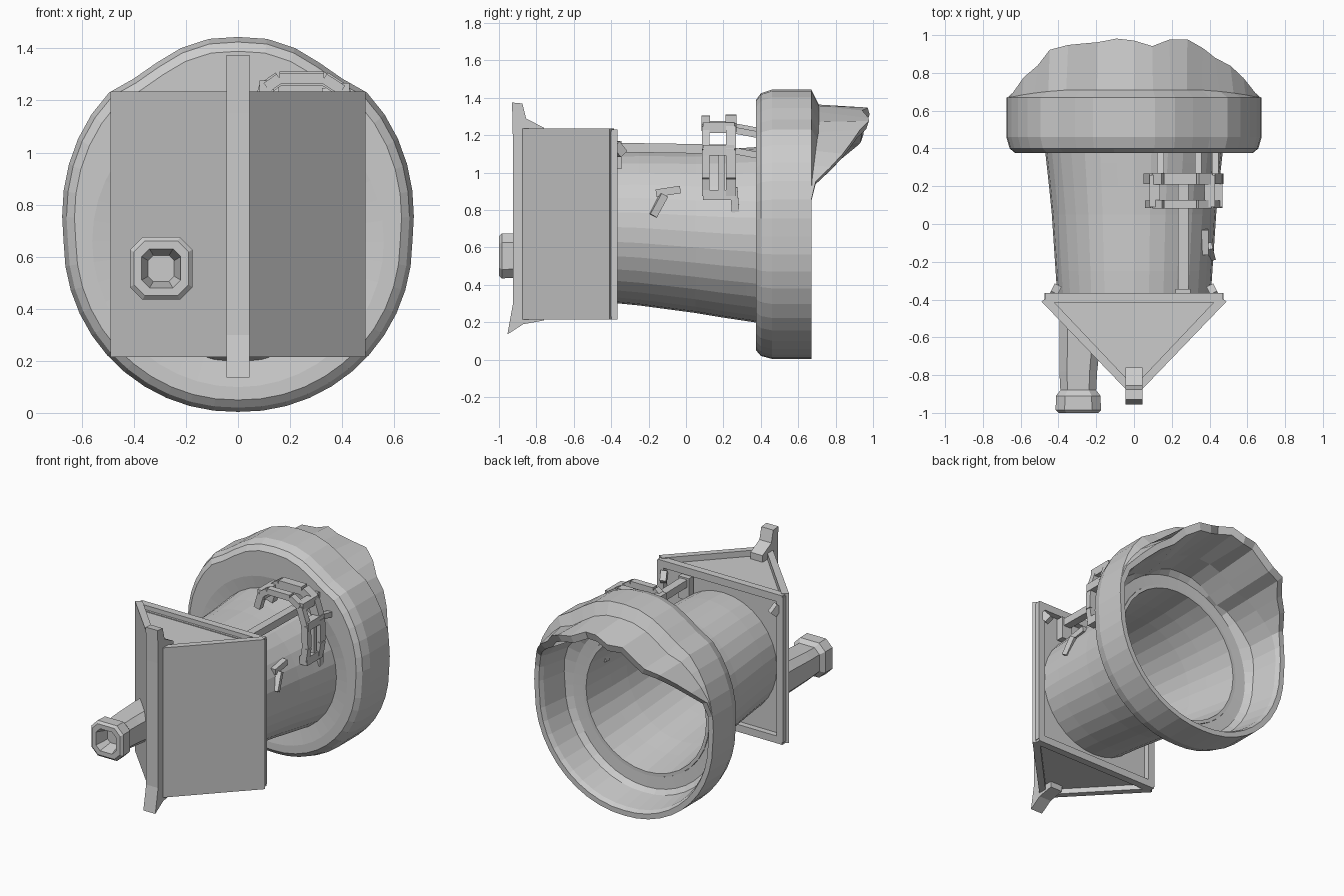
import bpy, bmesh, math, random
from mathutils import Vector

if "Cube" in bpy.data.objects:
    bpy.data.objects.remove(bpy.data.objects["Cube"])

random.seed(4)


def make(name, verts, faces, merge=True):
    me = bpy.data.meshes.new(name)
    me.from_pydata([tuple(v) for v in verts], [], faces)
    bm = bmesh.new()
    bm.from_mesh(me)
    if merge:
        bmesh.ops.remove_doubles(bm, verts=bm.verts, dist=0.0005)
    bmesh.ops.recalc_face_normals(bm, faces=bm.faces)
    bm.to_mesh(me)
    bm.free()
    ob = bpy.data.objects.new(name, me)
    bpy.context.collection.objects.link(ob)
    return ob


def loft(name, rings, cap_start=False, cap_end=False):
    n = len(rings[0])
    verts = [v for r in rings for v in r]
    faces = [(i * n + j, i * n + (j + 1) % n, (i + 1) * n + (j + 1) % n, (i + 1) * n + j)
             for i in range(len(rings) - 1) for j in range(n)]
    if cap_start:
        faces.append(tuple(range(n)))
    if cap_end:
        faces.append(tuple(range(len(verts) - n, len(verts))))
    return make(name, verts, faces)


def prism(name, poly, a, b, axis='z'):
    put = {'z': lambda p, h: (p[0], p[1], h), 'x': lambda p, h: (h, p[0], p[1])}[axis]
    return loft(name, [[put(p, h) for p in poly] for h in (a, b)], True, True)


def bars(name, segments):
    """Rectangular bars, each given as (start, end, width, height)."""
    verts, faces = [], []
    for p, q, w, h in segments:
        p, q = Vector(p), Vector(q)
        d = (q - p).normalized()
        side = d.cross(Vector((0, 0, 1)) if abs(d.z) < 0.9 else Vector((0, 1, 0))).normalized()
        up = side.cross(d)
        k = len(verts)
        for c in (p, q):
            verts += [c + side * w / 2 * s + up * h / 2 * t
                      for s, t in ((-1, -1), (1, -1), (1, 1), (-1, 1))]
        faces += [tuple(k + i for i in f) for f in
                  ((0, 1, 2, 3), (4, 5, 6, 7), (0, 1, 5, 4), (1, 2, 6, 5), (2, 3, 7, 6), (3, 0, 4, 7))]
    return make(name, verts, faces, merge=False)


def circle(y, r, cz, n=32):
    return [(r * math.cos(2 * math.pi * i / n), y, cz + r * math.sin(2 * math.pi * i / n))
            for i in range(n)]


# Barrel: tapered thin tube, open at the back, bore closed at the front
outer = [(-0.40, 0.405, 0.71), (-0.25, 0.415, 0.705), (-0.10, 0.425, 0.695), (0.05, 0.435, 0.685),
         (0.20, 0.45, 0.675), (0.32, 0.463, 0.67), (0.43, 0.475, 0.665)]
bore = [(y + (0.03 if y < -0.3 else 0), r - 0.022, z) for y, r, z in reversed(outer)]
loft("barrel", [circle(*b) for b in outer + bore], True, True)

# Flared collar with a ragged overhanging hood along its upper half
N = 44
profile = [[] for _ in range(12)]
for i in range(N):
    t = 2 * math.pi * i / N
    c, s = math.cos(t), math.sin(t)
    dip = 0.035 * max(0.0, 1 - abs(s - 0.87) / 0.12)   # saddle either side of the crown
    r = 0.655 + 0.015 * abs(c) + 0.13 * max(0.0, s) ** 1.2 - dip
    e = min(1.0, max(0.0, (s - 0.38) / 0.47))
    end = 0.67 + e * (0.285 + random.uniform(-0.035, 0.035))
    rag = e * random.uniform(-0.02, 0.02)
    pts = [(0.39, 0.46), (0.375, 0.56), (0.375, r * 0.93), (0.40, r * 0.975), (0.46, r), (0.67, r),
           (0.67 + 0.04 * e, r - 0.08 * e), (end, r - 0.11 * e + rag + dip),
           (end - 0.015 * e, r - 0.035 - 0.125 * e + rag + dip),
           (0.64, r - 0.05 - 0.13 * e), (0.46, r - 0.08 - 0.12 * e), (0.43, 0.55)]
    for ring, (y, q) in zip(profile, pts):
        ring.append((q * c, y, 0.659 + q * s))
loft("rear_hood", profile + [circle(0.425, 0.475, 0.665, N)])

# Wedge shield: two angled panels, inset top and bottom, back frame
for side, m in (("left", -1), ("right", 1)):
    prism("shield_panel_" + side,
          [(0, -0.92), (0.49 * m, -0.41), (0.45 * m, -0.385), (0, -0.86)], 0.215, 1.235)
inset = [(-0.46, -0.41), (0.46, -0.41), (0, -0.89)]
prism("shield_top", inset, 1.17, 1.195)
prism("shield_bottom", inset, 0.25, 0.275)
prism("shield_back", [(-0.45, -0.43), (0.45, -0.43), (0.45, -0.405), (-0.45, -0.405)], 0.24, 1.2)
bars("shield_back_frame",
     [((x, -0.39, 0.23), (x, -0.39, 1.22), 0.05, 0.05) for x in (-0.45, 0.45)] +
     [((-0.47, -0.39, z), (0.47, -0.39, z), 0.05, 0.05) for z in (0.24, 1.205)])

# Central spine with flared tips
prism("spine", [(-0.93, 1.375), (-0.875, 1.37), (-0.855, 1.29), (-0.76, 1.24), (-0.76, 0.21),
                (-0.87, 0.19), (-0.955, 0.135), (-0.925, 0.30), (-0.925, 1.15)],
      -0.045, 0.045, 'x')


# Hollow nozzle poking through the left panel
def rounded(y, w, x=-0.295, z=0.555):
    k = w * 0.6
    return [(x + a, y, z + b) for a, b in ((w, -k), (w, k), (k, w), (-k, w),
                                           (-w, k), (-w, -k), (-k, -w), (k, -w))]


loft("nozzle", [rounded(-0.41, 0.11, -0.285), rounded(-0.60, 0.11, -0.285), rounded(-0.78, 0.10),
                rounded(-0.88, 0.095), rounded(-0.91, 0.118), rounded(-0.985, 0.12),
                rounded(-1.0, 0.105), rounded(-1.0, 0.075), rounded(-0.91, 0.05)], True, True)

# Side bracket: two bent rails joined by rungs, stayed to the hood
path = [(0.08, 1.15), (0.11, 1.25), (0.16, 1.285), (0.33, 1.285), (0.40, 1.24),
        (0.44, 1.12), (0.445, 0.97), (0.43, 0.88)]
rails = [((a[0], y, a[1]), (b[0], y, b[1]), w, w * 0.9)
         for y, w in ((0.105, 0.045), (0.24, 0.06)) for a, b in zip(path, path[1:])]
rungs = [((x, 0.09, z), (x, 0.26, z), 0.055, 0.055) for x, z in (path[1], path[4], path[5], path[7])]
stays = [((x, 0.24, z), (x, 0.40, z - 0.03), 0.035, 0.035)
         for x, z in ((0.14, 1.25), (0.34, 1.23), (0.43, 1.12))]
foot = [((0.435, 0.255, 0.92), (0.425, 0.265, 0.79), 0.04, 0.04),
        ((0.435, 0.19, 1.12), (0.435, 0.19, 0.90), 0.03, 0.03)]
bars("side_bracket", rails + rungs + stays + foot)

# Push rod from shield to bracket, with its front mount
bars("push_rod", [((0.26, -0.40, 1.135), (0.26, 0.24, 1.125), 0.055, 0.05),
                  ((0.26, -0.37, 1.02), (0.26, -0.37, 1.17), 0.08, 0.05)])

# Small lugs behind the shield and the flush clip on the barrel side
bars("shield_lugs", [((m * 0.43, -0.38, 1.15), (m * 0.41, -0.34, 1.10), 0.04, 0.05)
                     for m in (-1, 1)])
bars("barrel_clip", [((0.365, -0.16, 0.89), (0.365, -0.03, 0.91), 0.06, 0.04),
                     ((0.385, -0.12, 0.88), (0.40, -0.18, 0.77), 0.06, 0.04)])
